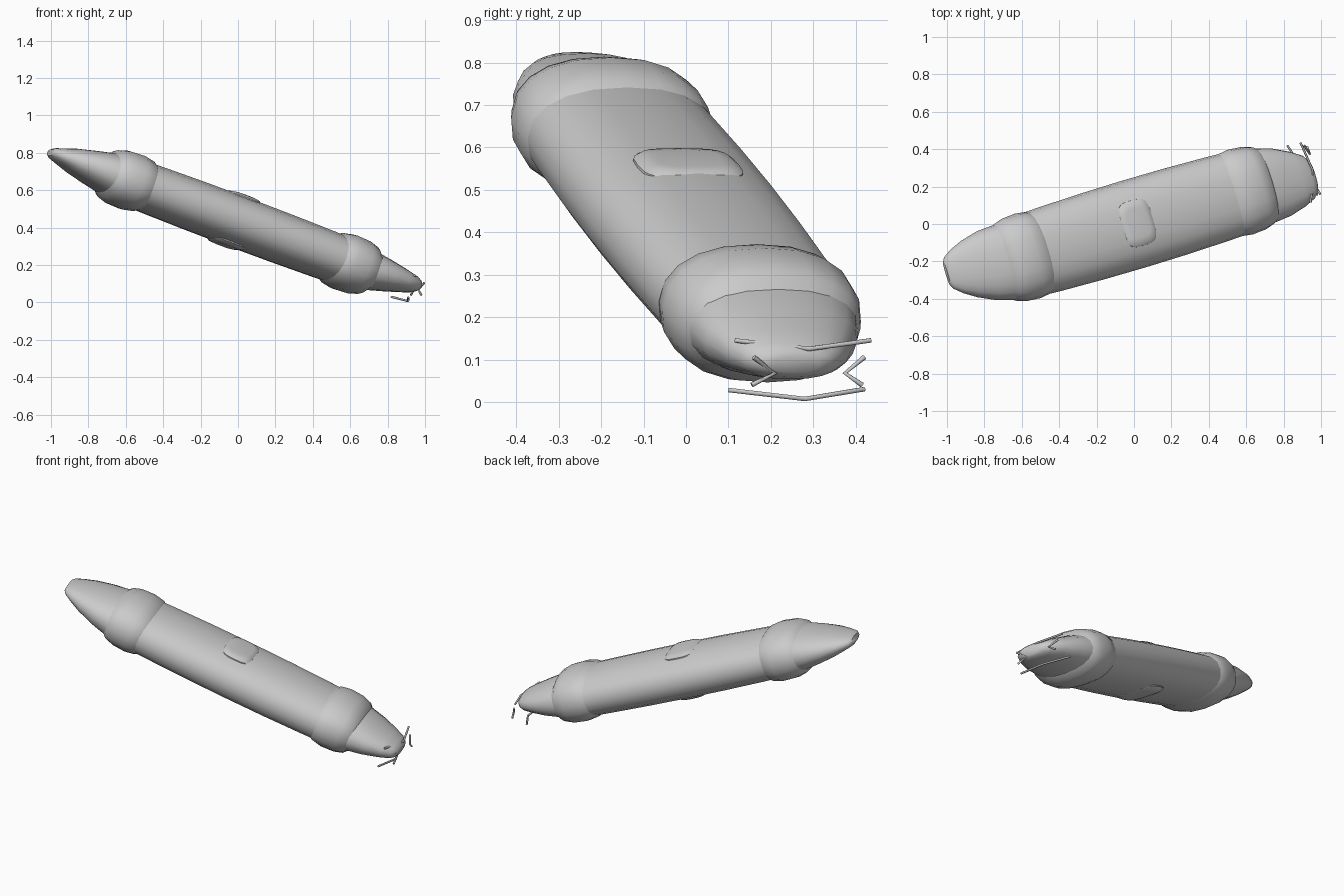
import bpy, bmesh, math
from mathutils import Vector, Matrix

if "Cube" in bpy.data.objects:
    bpy.data.objects.remove(bpy.data.objects["Cube"])

# Local frame: length axis, horizontal width axis, thickness axis
D = Vector((1, 0.30, -0.375)).normalized()
W = Vector((-D.y, D.x, 0)).normalized()
U = D.cross(W)
C = Vector((0, 0, 0.43))


def loft(name, rings, axes, origin=C, n=20, power=2.3):
    """Skin superellipse rings: (along, half_a, half_b, offset_a, offset_b)."""
    along, a_dir, b_dir = axes
    bm = bmesh.new()
    loops = []
    for t, a, b, oa, ob in rings:
        loop = []
        for i in range(n):
            q = 2 * math.pi * i / n
            c, s = math.cos(q), math.sin(q)
            pa = math.copysign(abs(c) ** (2 / power), c) * a + oa
            pb = math.copysign(abs(s) ** (2 / power), s) * b + ob
            loop.append(bm.verts.new(origin + along * t + a_dir * pa + b_dir * pb))
        loops.append(loop)
    for r0, r1 in zip(loops, loops[1:]):
        for i in range(n):
            j = (i + 1) % n
            bm.faces.new((r0[i], r0[j], r1[j], r1[i]))
    bm.faces.new(loops[0])
    bm.faces.new(loops[-1])
    bmesh.ops.recalc_face_normals(bm, faces=bm.faces)
    me = bpy.data.meshes.new(name)
    bm.to_mesh(me)
    bm.free()
    ob = bpy.data.objects.new(name, me)
    bpy.context.collection.objects.link(ob)
    bpy.ops.object.select_all(action='DESELECT')
    bpy.context.view_layer.objects.active = ob
    ob.select_set(True)
    bpy.ops.object.shade_smooth_by_angle(angle=math.radians(40))
    return ob


LONG = (D, W, U)

# Main body, slightly fuller in the middle
loft("body", [(t, 0.24 - 0.035 * t * t, 0.138 - 0.02 * t * t, 0, 0)
              for t in (-0.72, -0.5, -0.25, 0, 0.25, 0.5, 0.72)], LONG)

# Swollen collars near both ends, and the tapered ends beyond them
collar = [(0.54, 0.205, 0.12), (0.57, 0.228, 0.143), (0.63, 0.236, 0.155),
          (0.71, 0.23, 0.151), (0.76, 0.215, 0.135), (0.79, 0.19, 0.10)]
left_end = [(0.68, 0.215, 0.122), (0.78, 0.207, 0.112), (0.87, 0.192, 0.092),
            (0.97, 0.157, 0.068), (1.04, 0.122, 0.045), (1.085, 0.09, 0.03),
            (1.10, 0.065, 0.018)]
right_end = [(0.68, 0.215, 0.118), (0.78, 0.205, 0.106), (0.87, 0.187, 0.086),
             (0.96, 0.152, 0.064), (1.02, 0.12, 0.047), (1.045, 0.09, 0.033),
             (1.055, 0.06, 0.02)]
for side, label, end in ((-1, "left", left_end), (1, "right", right_end)):
    loft(label + "_collar", [(side * t, a, b, 0, 0) for t, a, b in collar], LONG)
    loft(label + "_end",
         [(side * t, a, b, -side * 0.1 * (t - 0.75),
           max(0, side) * 0.05 * (t - 0.75)) for t, a, b in end], LONG)

# Raised pad across the middle, above and below
for side, label in ((1, "top"), (-1, "bottom")):
    loft(label + "_pad", [(side * h, a, b, 0, 0) for h, a, b in
                          ((0.07, 0.097, 0.128), (0.128, 0.095, 0.125),
                           (0.139, 0.085, 0.11), (0.144, 0.06, 0.08))],
         (U, D, W), origin=C - D * 0.025, n=24, power=3.5)

# Thin bent rods around the right tip
rods = {
    "upper_rod": [(0.945, 0.115, 0.145), (0.955, 0.29, 0.125), (0.89, 0.435, 0.145)],
    "lower_rod": [(0.91, 0.10, 0.028), (0.91, 0.28, 0.007), (0.82, 0.42, 0.03)],
    "near_rod": [(0.995, 0.16, 0.105), (0.965, 0.21, 0.068), (0.98, 0.155, 0.04)],
    "far_rod": [(0.91, 0.42, 0.105), (0.94, 0.375, 0.068), (0.925, 0.415, 0.04)],
}
for name, pts in rods.items():
    cu = bpy.data.curves.new(name, 'CURVE')
    cu.dimensions = '3D'
    cu.bevel_depth = 0.006
    cu.bevel_resolution = 1
    cu.use_fill_caps = True
    sp = cu.splines.new('POLY')
    sp.points.add(len(pts) - 1)
    for p, co in zip(sp.points, pts):
        p.co = (*co, 1)
    bpy.context.collection.objects.link(bpy.data.objects.new(name, cu))
